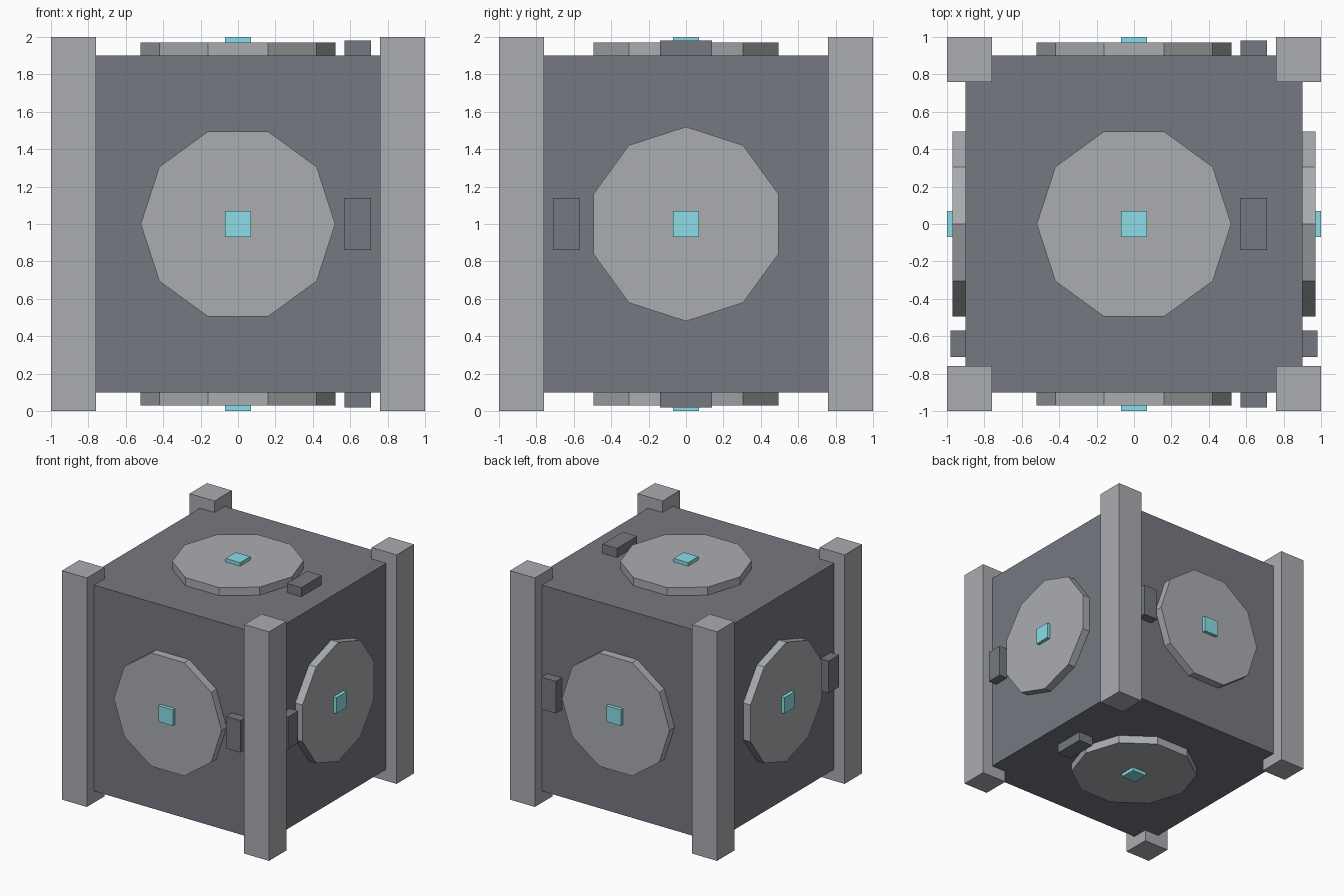
import bpy
import bmesh
from math import cos, sin, pi
from mathutils import Matrix, Vector

if "Cube" in bpy.data.objects:
    bpy.data.objects.remove(bpy.data.objects["Cube"])


def material(name, *rgb):
    mat = bpy.data.materials.new(name)
    mat.diffuse_color = (*rgb, 1)
    mat.use_nodes = True
    mat.node_tree.nodes["Principled BSDF"].inputs["Base Color"].default_value = mat.diffuse_color
    return mat


glow = material("cyan_light", 0.26, 0.73, 0.81)
dark = material("dark_metal", 0.18, 0.19, 0.22)
light = material("light_metal", 0.40, 0.415, 0.435)


def make(name, bm, frame, mat):
    bm.transform(frame)
    bmesh.ops.recalc_face_normals(bm, faces=bm.faces)
    me = bpy.data.meshes.new(name)
    bm.to_mesh(me)
    bm.free()
    me.materials.append(mat)
    ob = bpy.data.objects.new(name, me)
    bpy.context.collection.objects.link(ob)


def box(name, lo, hi, mat, frame=Matrix()):
    lo, hi = Vector(lo), Vector(hi)
    bm = bmesh.new()
    bmesh.ops.create_cube(bm, size=1, matrix=Matrix.Translation((lo + hi) / 2)
                          @ Matrix.Diagonal((*(hi - lo), 1)))
    make(name, bm, frame, mat)


def disc(name, radius, z0, z1, start, mat, frame):
    bm = bmesh.new()
    ring = [bm.verts.new((radius * cos(start + i * pi / 5),
                          radius * sin(start + i * pi / 5), z0)) for i in range(10)]
    face = bm.faces.new(ring)
    top = bmesh.ops.extrude_face_region(bm, geom=[face], use_keep_orig=True)["geom"]
    for v in top:
        if isinstance(v, bmesh.types.BMVert):
            v.co.z = z1
    make(name, bm, frame, mat)


# Main crate body
box("crate_body", (-0.9, -0.9, 0.1), (0.9, 0.9, 1.9), dark)

# Four corner posts
for sx in (-1, 1):
    for sy in (-1, 1):
        cx, cy = 0.88 * sx, 0.88 * sy
        box("corner_post", (cx - 0.12, cy - 0.12, 0), (cx + 0.12, cy + 0.12, 2), light)

# Each side: direction towards its latch, outward direction, first disc angle
sides = {
    "front": ((1, 0, 0), (0, -1, 0), 0),
    "back": ((1, 0, 0), (0, 1, 0), 0),
    "top": ((1, 0, 0), (0, 0, 1), 0),
    "bottom": ((1, 0, 0), (0, 0, -1), 0),
    "right": ((0, -1, 0), (1, 0, 0), pi / 2),
    "left": ((0, -1, 0), (-1, 0, 0), pi / 2),
}

# Ten-sided plate, centre light and latch on every side
for side, (u, n, start) in sides.items():
    u, n = Vector(u), Vector(n)
    frame = Matrix.Translation((0, 0, 1)) @ Matrix((u, n.cross(u), n)).transposed().to_4x4()
    disc(side + "_plate", 0.52, 0.89, 0.97, start, light, frame)
    box(side + "_light", (-0.07, -0.07, 0.96), (0.07, 0.07, 1.0), glow, frame)
    box(side + "_latch", (0.57, -0.14, 0.89), (0.71, 0.14, 0.98), dark, frame)
